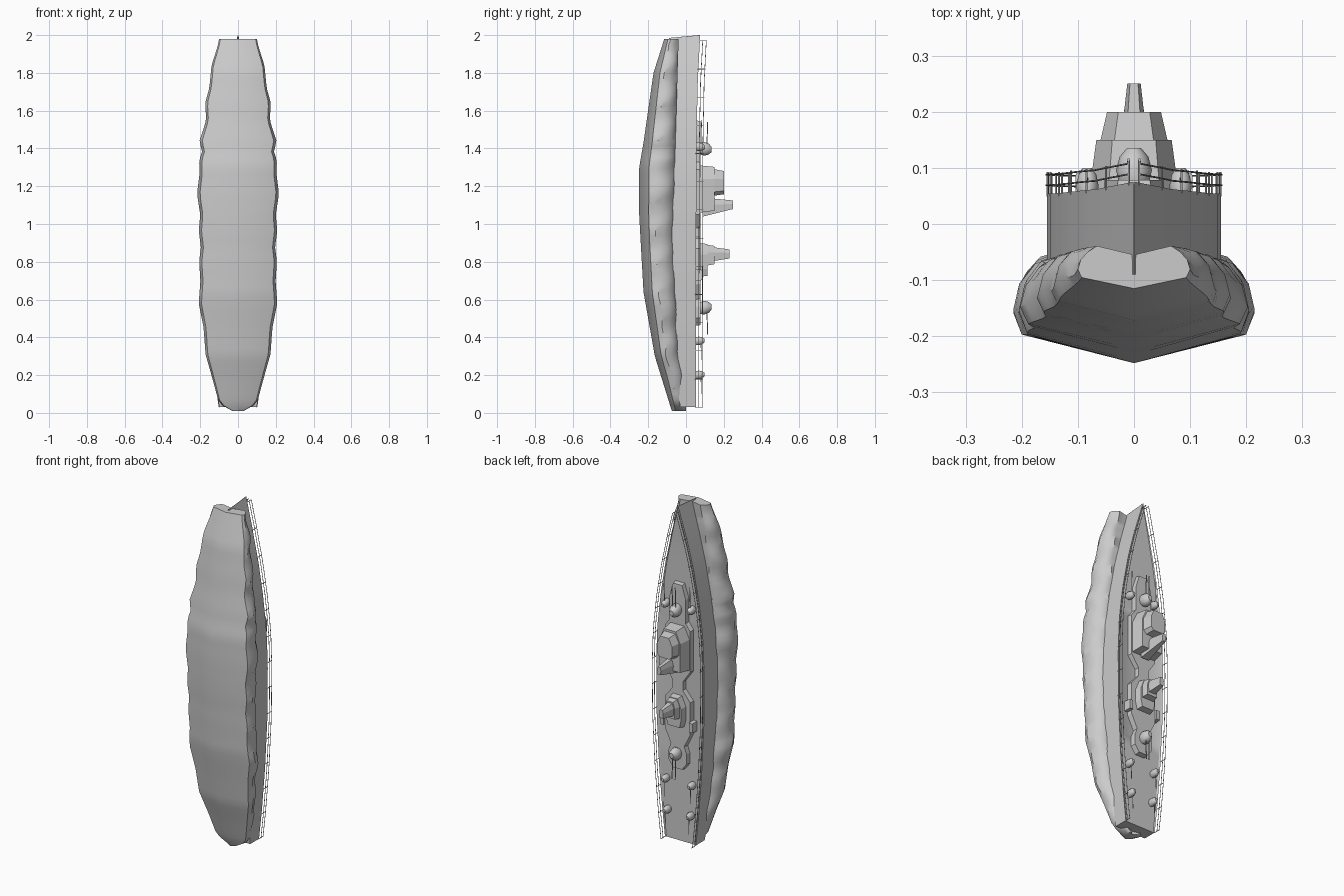
import bpy, bmesh, math
from mathutils import Vector

if "Cube" in bpy.data.objects:
    bpy.data.objects.remove(bpy.data.objects["Cube"])


def make(name, verts, faces, angle=None):
    me = bpy.data.meshes.new(name)
    bm = bmesh.new()
    vs = [bm.verts.new(v) for v in verts]
    for f in faces:
        bm.faces.new([vs[i] for i in f])
    bmesh.ops.remove_doubles(bm, verts=bm.verts, dist=1e-5)
    bmesh.ops.recalc_face_normals(bm, faces=bm.faces)
    bm.to_mesh(me)
    bm.free()
    ob = bpy.data.objects.new(name, me)
    bpy.context.collection.objects.link(ob)
    if angle:
        bpy.ops.object.select_all(action='DESELECT')
        bpy.context.view_layer.objects.active = ob
        ob.select_set(True)
        bpy.ops.object.shade_smooth_by_angle(angle=math.radians(angle))
    return ob


def loft(name, rings, angle=None):
    n = len(rings[0])
    verts = [p for r in rings for p in r]
    faces = [(k * n + i, k * n + (i + 1) % n, (k + 1) * n + (i + 1) % n, (k + 1) * n + i)
             for k in range(len(rings) - 1) for i in range(n)]
    faces += [tuple(range(n)), tuple(range(len(verts) - n, len(verts)))]
    return make(name, verts, faces, angle)


def lerp(tab, z):
    for a, b in zip(tab, tab[1:]):
        if z <= b[0]:
            t = max(0, (z - a[0]) / (b[0] - a[0]))
            return a[1] + (b[1] - a[1]) * t
    return tab[-1][1]


# prism rising along y from an (x, z) outline, tapering towards the top
def prism(name, pts, y0, y1, sx=1.0, sz=1.0, shift=0.0, angle=None):
    cx = sum(p[0] for p in pts) / len(pts)
    cz = sum(p[1] for p in pts) / len(pts)
    low = [(x, y0, z) for x, z in pts]
    top = [(cx + (x - cx) * sx, y1, cz + (z - cz) * sz + shift) for x, z in pts]
    return loft(name, [low, top], angle)


def mirror_outline(half):
    return half + [(-x, z) for x, z in reversed(half)]


def tube(name, paths, r, sides=2):
    cu = bpy.data.curves.new(name, 'CURVE')
    cu.dimensions = '3D'
    cu.bevel_depth = r
    cu.bevel_resolution = sides - 1
    cu.use_fill_caps = True
    for path in paths:
        sp = cu.splines.new('POLY')
        sp.points.add(len(path) - 1)
        for p, c in zip(sp.points, path):
            p.co = (*c, 1)
    ob = bpy.data.objects.new(name, cu)
    bpy.context.collection.objects.link(ob)
    return ob


# lower body: keeled, bulging along the sides
width = [(0.01, .03), (.05, .10), (.18, .135), (.31, .172), (.45, .182), (.58, .208), (.7, .199),
         (.8, .206), (.88, .196), (.96, .208), (1.05, .2), (1.16, .217), (1.27, .203), (1.34, .206),
         (1.38, .19), (1.44, .204), (1.55, .168), (1.64, .174), (1.72, .152), (1.84, .14), (1.94, .108), (1.98, .1)]
keel = [(.01, -.075), (.3, -.165), (.64, -.225), (1.05, -.248), (1.3, -.248), (1.43, -.225),
        (1.8, -.172), (1.98, -.115)]
brim = [(.01, -.005), (.18, -.015), (.32, -.045), (.9, -.07), (1.5, -.06), (1.98, -.045)]
rings = []
for k in range(67):
    z = .01 + 1.97 * k / 66
    w, yk, yt = lerp(width, z), lerp(keel, z), lerp(brim, z)
    d = yt - yk
    bump = .012 * math.sin(z * 38) * min(1, z * 3)
    half = [(w * .93, yk + d * .28), (w, yk + d * .5 + bump * .5),
            (w * .95, yk + d * .75 + bump * .7), (w * .83, yt - d * .06 + bump * .5), (w * .66, yt + .006)]
    ring = [(0, yk)] + half + [(0, yt - .01)] + [(-x, y) for x, y in reversed(half)]
    rings.append([(x, y, z) for x, y in ring])
loft("lower_body", rings, 35)

# upper hull with pointed, raised bow
beam = [(.03, .1), (.2, .118), (.45, .138), (.75, .153), (1.05, .155), (1.25, .148), (1.45, .125),
        (1.65, .09), (1.82, .05), (2, .001)]
sheer = [(.03, .052), (1.4, .055), (1.75, .062), (2, .075)]
rings = []
for k in range(34):
    z = .03 + 1.97 * k / 33
    w, y = lerp(beam, z), lerp(sheer, z)
    zb = min(z, 1.985 - (2 - z) * .95) if z > 1.7 else z
    low = -.09 if z > .4 else lerp([(.03, -.03), (.4, -.09)], z)
    rings.append([(w, y, z), (w, low, zb), (0, low, zb), (-w, low, zb),
                  (-w, y, z), (-w * .94, y - .005, z), (w * .94, y - .005, z)])
loft("upper_hull", rings, 30)

# guard rails
zs = [.03 + 1.94 * k / 26 for k in range(27)]
rails, posts = [], []
for s in (-1, 1):
    for h in (.015, .034):
        rails.append([(s * (lerp(beam, z) + .002), lerp(sheer, z) + h, z) for z in zs])
    for z in zs[::2]:
        x, y = s * lerp(beam, z), lerp(sheer, z)
        posts.append([(x, y - .005, z), (x, y + .038, z)])
tube("guard_rails", rails, .0016)
tube("rail_posts", posts, .0018)

# raised deck with a narrow neck amidships
prism("raised_deck", mirror_outline([(.03, .46), (.06, .5), (.06, .56), (.045, .6), (.085, .68), (.085, .87),
      (.035, .93), (.035, .98), (.085, 1.05), (.085, 1.29), (.055, 1.33), (.055, 1.47), (.03, 1.55)]),
      .045, .078, .96, .99)

# forward command tower
prism("bridge_base", mirror_outline([(.078, 1.06), (.078, 1.24), (.045, 1.31)]), .07, .15, .86, .93)
prism("bridge_top", mirror_outline([(.04, 1.15), (.06, 1.17), (.06, 1.24), (.035, 1.29)]), .148, .2, .8, .88)
prism("forward_funnel", mirror_outline([(.026, 1.04), (.03, 1.1), (.018, 1.14)]), .09, .25, .4, .45, .01)

# aft house
prism("aft_house", mirror_outline([(.045, .72), (.055, .76), (.055, .84), (.03, .9)]), .07, .115, .85, .93)
prism("aft_tower", mirror_outline([(.04, .78), (.04, .85), (.025, .89)]), .11, .15, .8, .88)
prism("aft_funnel", mirror_outline([(.026, .8), (.03, .85), (.018, .88)]), .12, .23, .45, .6)
for s in (-1, 1):
    prism("side_locker", [(s * .08, .7), (s * .105, .7), (s * .105, .76), (s * .08, .76)], .045, .09, .9, .9)


# domed gun turret with barrels; d is the aiming direction along z
def turret(name, x, z, y, r, h, d, length, barrels):
    out = [(math.cos(a), math.sin(a)) for a in [2 * math.pi * i / 10 for i in range(10)]]
    loft(name, [[(x + c * r * f, y + h * t, z + s * r * 1.2 * f - d * r * .15 * t) for c, s in out]
                for f, t in ((.85, 0), (1, .35), (.8, .75), (.4, 1))], 40)
    tube(name + "_barrels", [[(x + b, y + h * .6, z), (x + b, y + h * .65, z + d * length)]
                             for b in barrels], r * .09)


turret("forward_main_gun", 0, 1.4, .075, .032, .06, 1, .14, (-.01, .01))
turret("aft_main_gun", 0, .555, .075, .032, .06, -1, .14, (-.01, .01))
for s in (-1, 1):
    turret("bow_small_gun", s * .083, 1.41, .05, .02, .05, 1, .14, (0,))
    turret("stern_small_gun", s * .085, .38, .05, .02, .048, -1, .1, (0,))
    turret("tail_small_gun", s * .075, .2, .05, .02, .048, -1, .1, (0,))
